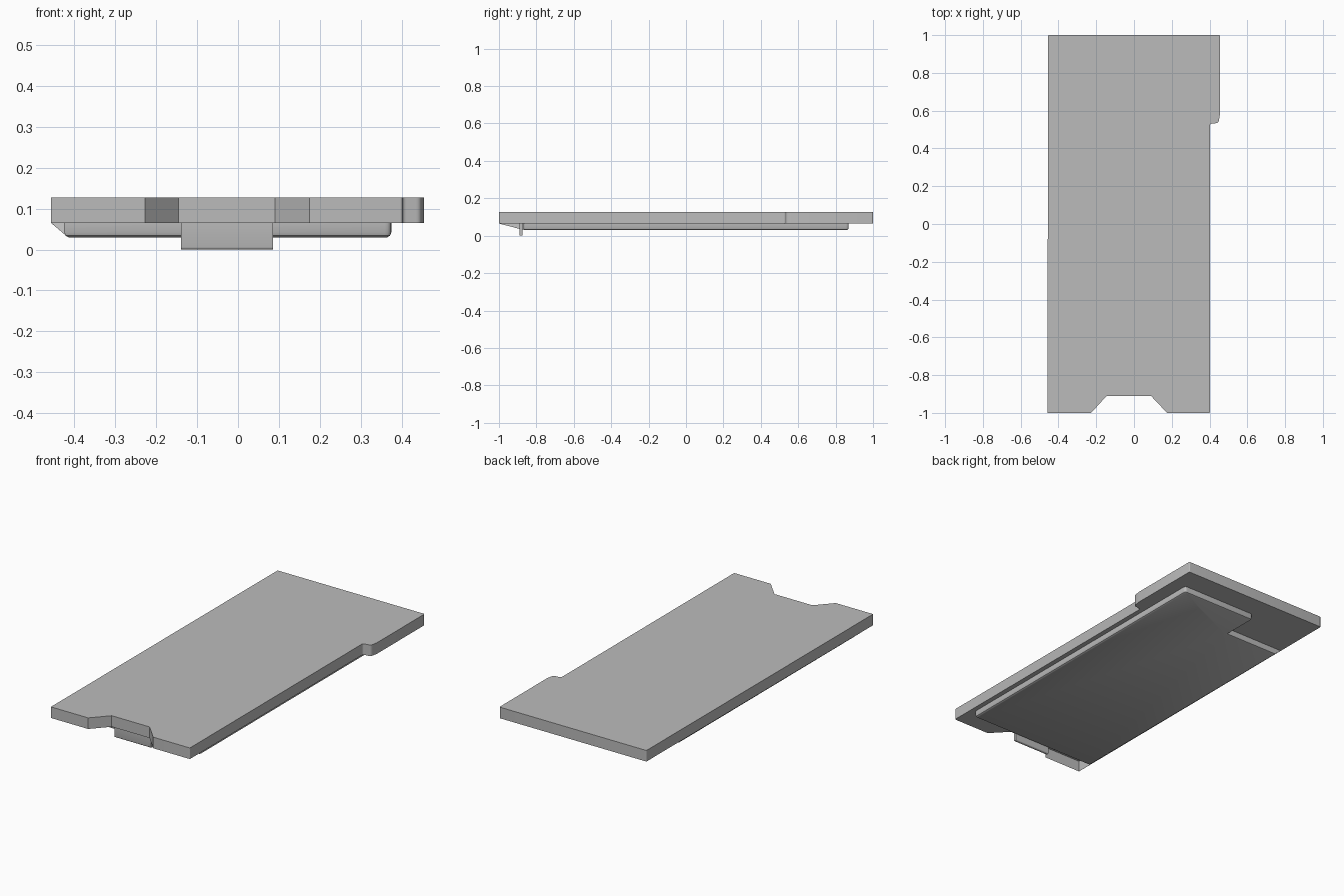
import bpy, bmesh, math
from mathutils import Vector

if "Cube" in bpy.data.objects:
    bpy.data.objects.remove(bpy.data.objects["Cube"])

grey = bpy.data.materials.new("plain_grey")
grey.diffuse_color = (0.5, 0.5, 0.5, 1)
grey.use_nodes = True
grey.node_tree.nodes["Principled BSDF"].inputs["Base Color"].default_value = grey.diffuse_color

PLATE_LOW, PLATE_TOP, FLOOR = 0.065, 0.127, 0.03


def rounded(points, radius, steps=4):
    """Round chosen corners of a closed outline; radius maps index to size."""
    out = []
    for i, p in enumerate(points):
        p = Vector(p)
        r = radius.get(i, 0)
        if not r:
            out.append(p)
            continue
        a = p + (Vector(points[i - 1]) - p).normalized() * r
        b = p + (Vector(points[(i + 1) % len(points)]) - p).normalized() * r
        for k in range(steps + 1):
            t = k / steps
            out.append(a * (1 - t) ** 2 + p * 2 * t * (1 - t) + b * t * t)
    return out


def inset(points, d):
    """Move a counter-clockwise outline inwards by d."""
    out = []
    for i, p in enumerate(points):
        e1 = (p - points[i - 1]).normalized()
        e2 = (points[(i + 1) % len(points)] - p).normalized()
        n1, n2 = Vector((-e1.y, e1.x)), Vector((-e2.y, e2.x))
        out.append(p + (n1 + n2) * d / (1 + n1.dot(n2)))
    return out


def ring(bm, points, z):
    return [bm.verts.new((p.x, p.y, z)) for p in points]


def finish(bm, name):
    bmesh.ops.remove_doubles(bm, verts=bm.verts, dist=1e-5)
    mesh = bpy.data.meshes.new(name)
    bm.to_mesh(mesh)
    bm.free()
    mesh.materials.append(grey)
    ob = bpy.data.objects.new(name, mesh)
    bpy.context.collection.objects.link(ob)
    bpy.ops.object.select_all(action='DESELECT')
    ob.select_set(True)
    bpy.context.view_layer.objects.active = ob
    bpy.ops.object.shade_smooth_by_angle(angle=math.radians(35))
    return ob


# Outlines: notched plate with a side step, and the shallow tray below it
plate = rounded([(-0.145, -0.91), (0.09, -0.91), (0.175, -1), (0.402, -1),
                 (0.402, 0.53), (0.447, 0.535), (0.455, 0.58), (0.455, 1),
                 (-0.455, 1), (-0.458, -1), (-0.227, -1)],
                {3: 0.006, 4: 0.01, 5: 0.012, 7: 0.006, 8: 0.006})
tray = rounded([(-0.425, -0.87), (0.375, -0.87), (0.375, 0.87),
                (-0.09, 0.87), (-0.09, 0.67), (-0.425, 0.67)],
               {1: 0.016, 2: 0.016, 3: 0.014})

# Plate: top, side walls and underside, left open at the front left corner
bm = bmesh.new()
top, low = ring(bm, plate, PLATE_TOP), ring(bm, plate, PLATE_LOW)
bm.faces.new(top)
n = len(plate)
for i in range(n):
    j = (i + 1) % n
    bm.faces.new((low[i], low[j], top[j], top[i]))
edge = plate[:-2] + [Vector((-0.4555, 0.67))] + list(reversed(tray))[:-1]
edge += [Vector((-0.14, -0.87))]
bm.faces.new(list(reversed(ring(bm, edge, PLATE_LOW))))
finish(bm, "cover_plate")

# Tray: walls with a rounded lower edge, and the floor
bm = bmesh.new()
levels = [ring(bm, inset(tray, d), z) for d, z in
          ((0, PLATE_LOW), (0, 0.042), (0.003, 0.034), (0.01, FLOOR))]
n = len(tray)
for up, down in zip(levels, levels[1:]):
    for i in range(n - 1):
        j = i + 1
        bm.faces.new((down[i], down[j], up[j], up[i]))
bm.faces.new(list(reversed(levels[-1])))
finish(bm, "under_tray")

# Sloped left side joining the tray to the plate edge
bm = bmesh.new()
a, b, c, d, e = [bm.verts.new(v) for v in (
    (-0.457, -1, PLATE_LOW), (-0.4555, 0.67, PLATE_LOW),
    (-0.416, 0.66, FLOOR), (-0.416, -0.865, FLOOR),
    (-0.425, 0.67, PLATE_LOW))]
bm.faces.new((a, d, c, b))
bm.faces.new((b, c, e))
finish(bm, "side_slope")

# Latch tab hanging below the notch
bm = bmesh.new()
bmesh.ops.create_cube(bm, size=1)
for v in bm.verts:
    v.co = (-0.0275 + v.co.x * 0.225, -0.882 + v.co.y * 0.018,
            0.0325 + v.co.z * 0.065)
bottom = [e for e in bm.edges if all(v.co.z < 0.01 for v in e.verts)
          and abs(e.verts[0].co.x - e.verts[1].co.x) > 0.1]
bmesh.ops.bevel(bm, geom=bottom, offset=0.006, segments=3, profile=0.5,
                affect='EDGES')
finish(bm, "latch_tab")
